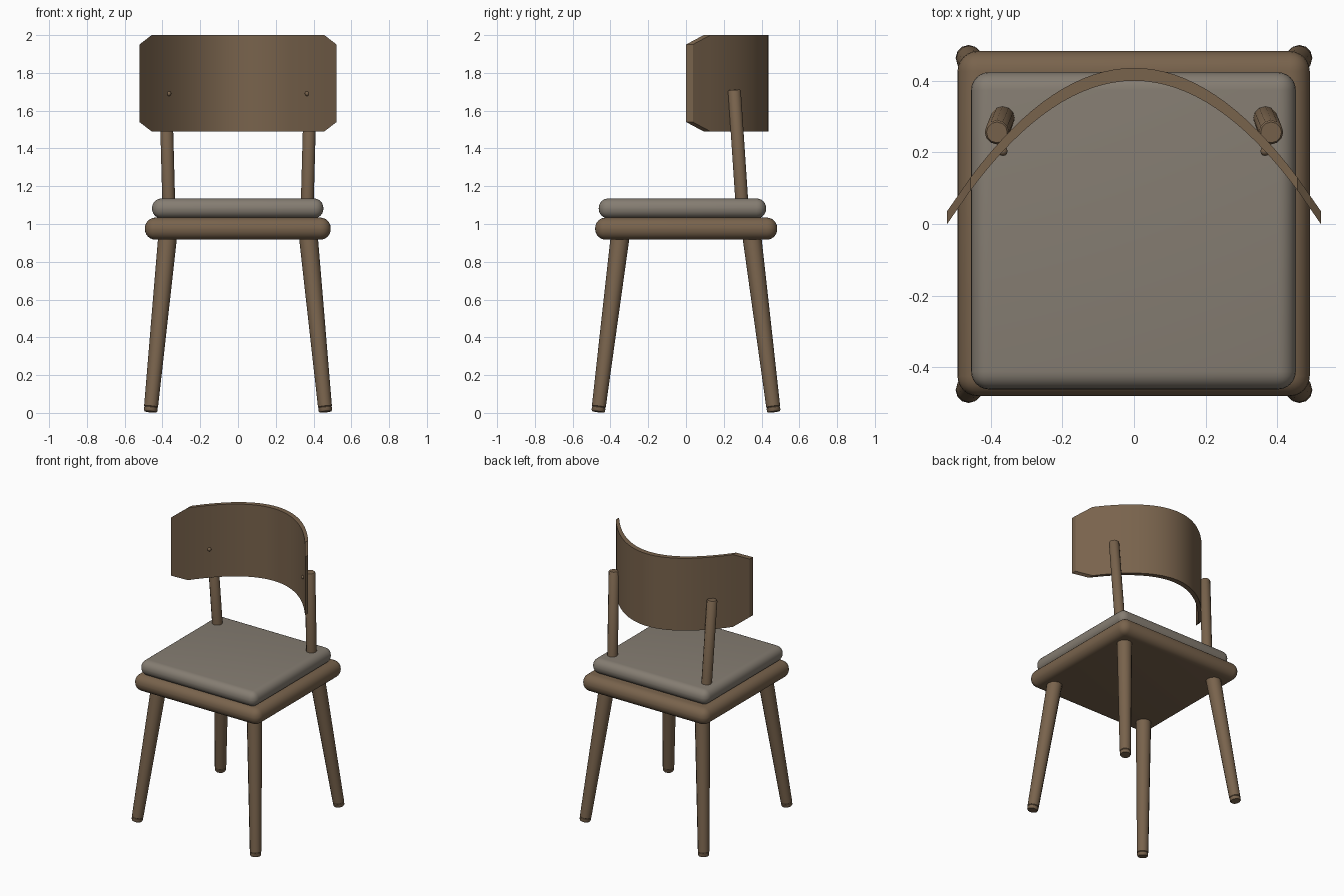
import bpy, bmesh, math
from mathutils import Vector

if "Cube" in bpy.data.objects:
    bpy.data.objects.remove(bpy.data.objects["Cube"])


def material(name, color):
    mat = bpy.data.materials.new(name)
    mat.diffuse_color = (*color, 1)
    mat.use_nodes = True
    mat.node_tree.nodes["Principled BSDF"].inputs["Base Color"].default_value = mat.diffuse_color
    return mat


WOOD = material("brown_wood", (0.19, 0.125, 0.073))
FABRIC = material("grey_fabric", (0.235, 0.205, 0.168))


def finish(bm, name, mat, angle=40):
    """Turn a bmesh into a smooth object that keeps its sharp edges."""
    bmesh.ops.recalc_face_normals(bm, faces=bm.faces)
    mesh = bpy.data.meshes.new(name)
    bm.to_mesh(mesh)
    bm.free()
    mesh.materials.append(mat)
    mesh.shade_smooth()
    mesh.set_sharp_from_angle(angle=math.radians(angle))
    obj = bpy.data.objects.new(name, mesh)
    bpy.context.collection.objects.link(obj)
    return obj


def rounded_slab(name, low, high, radius, mat):
    """Box with all edges rolled over."""
    low, high = Vector(low), Vector(high)
    bm = bmesh.new()
    bmesh.ops.create_cube(bm, size=1)
    bmesh.ops.scale(bm, vec=high - low, verts=bm.verts)
    bmesh.ops.translate(bm, vec=(low + high) / 2, verts=bm.verts)
    bmesh.ops.bevel(bm, geom=bm.edges[:], offset=radius, segments=6,
                    profile=0.5, affect='EDGES')
    return finish(bm, name, mat)


def rod(name, start, end, profile, mat, sides=12):
    """Turned rod; profile lists (distance from start, radius)."""
    start, end = Vector(start), Vector(end)
    axis = (end - start).normalized()
    turn = Vector((0, 0, 1)).rotation_difference(axis)
    bm = bmesh.new()
    rings = []
    for dist, r in profile:
        ring = []
        for i in range(sides):
            a = 2 * math.pi * i / sides
            offset = turn @ Vector((r * math.cos(a), r * math.sin(a), dist))
            ring.append(bm.verts.new(start + offset))
        rings.append(ring)
    for a, b in zip(rings, rings[1:]):
        for i in range(sides):
            j = (i + 1) % sides
            bm.faces.new((a[i], a[j], b[j], b[i]))
    bm.faces.new(rings[0])
    bm.faces.new(rings[-1])
    return finish(bm, name, mat)


# Seat frame and cushion
rounded_slab("seat_frame", (-0.493, -0.481, 0.917), (0.491, 0.483, 1.034), 0.056, WOOD)
rounded_slab("seat_cushion", (-0.455, -0.462, 1.03), (0.452, 0.424, 1.135), 0.05, FABRIC)

# Splayed tapered legs with a grooved foot
for sx, side in ((-1, "left"), (1, "right")):
    for sy, end in ((-1, "front"), (1, "back")):
        foot = Vector((sx * 0.463, sy * 0.465, 0.006))
        top = Vector((sx * 0.372, sy * 0.348, 0.94))
        length = (top - foot).length
        rod(f"{end}_{side}_leg", foot, top,
            [(0, 0.032), (0.006, 0.036), (0.022, 0.036), (0.025, 0.033),
             (0.028, 0.037), (length, 0.05)], WOOD)

# Back posts leaning into the backrest
for sx, side in ((-1, "left"), (1, "right")):
    base = Vector((sx * 0.365, 0.30, 1.05))
    top = Vector((sx * 0.383, 0.256, 1.71))
    length = (top - base).length
    rod(f"{side}_back_post", base, top,
        [(0, 0.034), (length - 0.006, 0.034), (length, 0.029)], WOOD)

# Curved backrest with clipped corners
HALF, CLIP_X = 0.522, 0.457
DEPTH, THICK = 0.40, 0.036
LOW, HIGH, CLIP_Z = 1.49, 2.0, 0.05


def inner_y(x):
    return DEPTH * (1 - (x / HALF) ** 2)


bm = bmesh.new()
xs = [-HALF] + [CLIP_X * (i / 16 - 1) for i in range(33)] + [HALF]
columns = []
for x in xs:
    clip = CLIP_Z if abs(x) > CLIP_X + 0.01 else 0
    y = inner_y(x)
    columns.append([bm.verts.new(p) for p in (
        (x, y, LOW + clip), (x, y, HIGH - clip),
        (x, y + THICK, HIGH - clip), (x, y + THICK, LOW + clip))])
for a, b in zip(columns, columns[1:]):
    for i in range(4):
        j = (i + 1) % 4
        bm.faces.new((a[i], a[j], b[j], b[i]))
bm.faces.new(columns[0])
bm.faces.new(columns[-1])
finish(bm, "backrest", WOOD, 30)

# Small round plugs on the inner face of the backrest
for sx, side in ((-1, "left"), (1, "right")):
    x = sx * 0.366
    bm = bmesh.new()
    bmesh.ops.create_uvsphere(bm, u_segments=12, v_segments=8, radius=0.013)
    bmesh.ops.translate(bm, vec=(x, inner_y(x), 1.69), verts=bm.verts)
    finish(bm, f"{side}_backrest_plug", WOOD)
